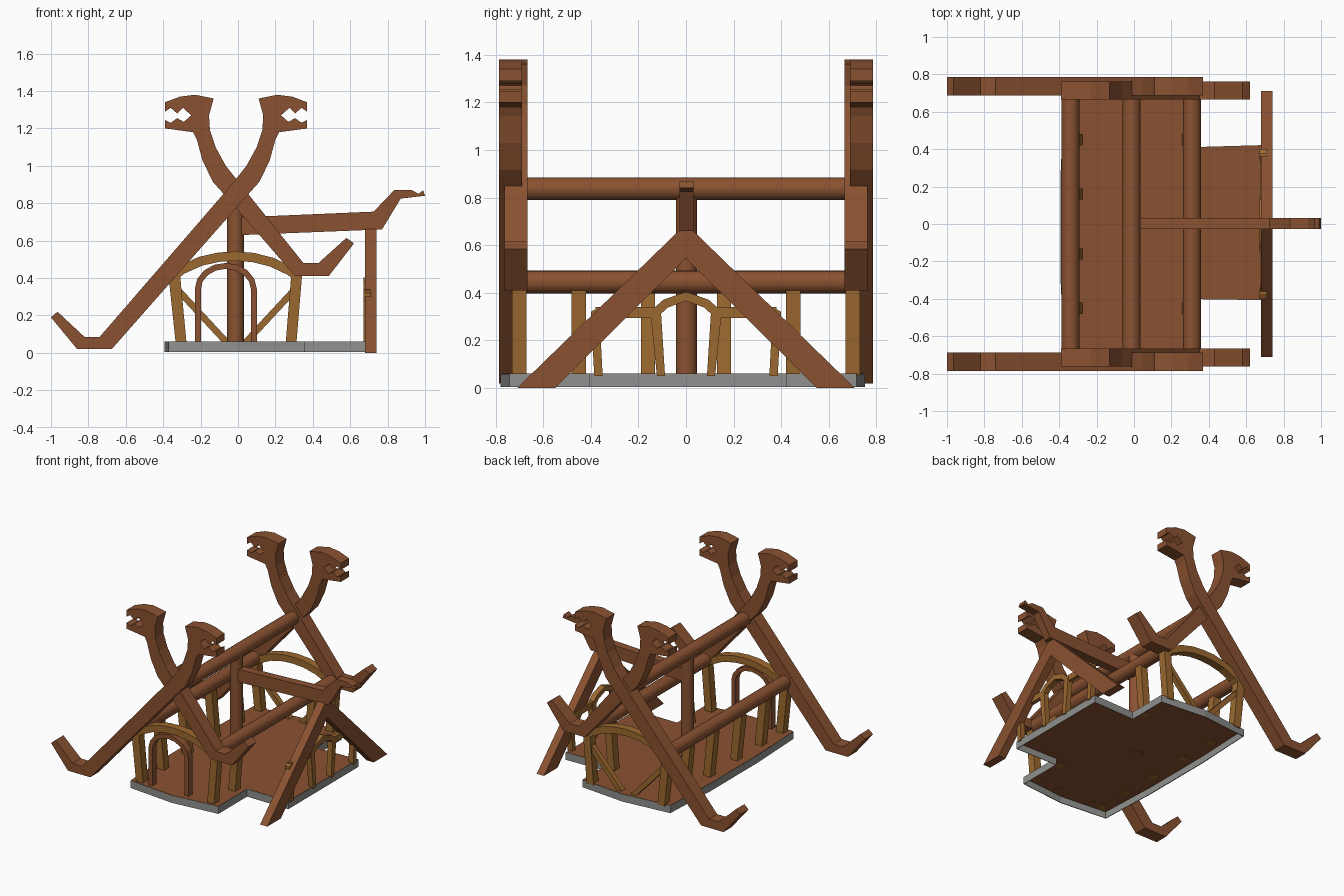
import bpy, bmesh, math
from mathutils import Vector

if "Cube" in bpy.data.objects:
    bpy.data.objects.remove(bpy.data.objects["Cube"])


def mat(name, rgb):
    m = bpy.data.materials.new(name)
    m.diffuse_color = (*rgb, 1)
    m.use_nodes = True
    m.node_tree.nodes["Principled BSDF"].inputs["Base Color"].default_value = m.diffuse_color
    return m


WOOD = mat("brown wood", (0.255, 0.085, 0.031))
PALE = mat("golden wood", (0.33, 0.14, 0.029))
STONE = mat("grey stone", (0.28, 0.28, 0.27))


def finish(bm, name, material):
    bmesh.ops.recalc_face_normals(bm, faces=bm.faces)
    me = bpy.data.meshes.new(name)
    bm.to_mesh(me)
    bm.free()
    me.materials.append(material)
    ob = bpy.data.objects.new(name, me)
    bpy.context.collection.objects.link(ob)
    return ob


def prism(name, pts, axis, lo, hi, material):
    """Extrude a flat outline along an axis ('x': pts are y,z; 'y': x,z; 'z': x,y)."""
    put = {'x': lambda p, t: (t, p[0], p[1]),
           'y': lambda p, t: (p[0], t, p[1]),
           'z': lambda p, t: (p[0], p[1], t)}[axis]
    bm = bmesh.new()
    a = [bm.verts.new(put(p, lo)) for p in pts]
    b = [bm.verts.new(put(p, hi)) for p in pts]
    bm.faces.new(a)
    bm.faces.new(b[::-1])
    n = len(pts)
    for i in range(n):
        j = (i + 1) % n
        bm.faces.new((a[i], b[i], b[j], a[j]))
    return finish(bm, name, material)


def band(path, w):
    """Outline of a strip of width w along an open 2D path."""
    left, right = [], []
    for i, p in enumerate(path):
        q = Vector(path[max(i - 1, 0)])
        r = Vector(path[min(i + 1, len(path) - 1)])
        d = (r - q).normalized()
        nrm = Vector((-d.y, d.x)) * w / 2
        left.append(tuple(Vector(p) + nrm))
        right.append(tuple(Vector(p) - nrm))
    return left + right[::-1]


def pole(name, a, b, r):
    a, b = Vector(a), Vector(b)
    bpy.ops.mesh.primitive_cylinder_add(vertices=20, radius=r, depth=(b - a).length, location=(a + b) / 2)
    ob = bpy.context.object
    ob.name = name
    ob.rotation_euler = (b - a).to_track_quat('Z', 'Y').to_euler()
    ob.data.materials.append(WOOD)
    bpy.ops.object.shade_smooth_by_angle(angle=math.radians(40))
    return ob


# crossed gable beams with carved beast heads
HEAD = [(-.135, .915), (-.19, 1.03), (-.22, 1.14), (-.24, 1.18), (-.39, 1.20),
        (-.39, 1.245), (-.36, 1.23), (-.325, 1.255), (-.29, 1.235), (-.25, 1.27),
        (-.295, 1.31), (-.325, 1.28), (-.36, 1.31), (-.39, 1.29), (-.39, 1.34),
        (-.31, 1.37), (-.23, 1.38), (-.13, 1.36), (-.155, 1.27), (-.15, 1.19),
        (-.12, 1.10), (-.065, 1.0), (.01, .905)]
SHORT_FOOT = [(.35, .48), (.43, .48), (.58, .615), (.62, .585), (.485, .41), (.305, .41), (-.05, .82)]
LONG_FOOT = [(-.74, .085), (-.82, .085), (-.965, .22), (-1.0, .19), (-.86, .02), (-.675, .02), (.03, .82)]
for side, s in (("front", -1), ("back", 1)):
    prism(side + "_short_beast_beam", HEAD + SHORT_FOOT, 'y', s * .665, s * .762, WOOD)
    prism(side + "_long_beast_beam", [(-.02 - x, z) for x, z in HEAD] + LONG_FOOT,
          'y', s * .688, s * .785, WOOD)

# porch tail beam and its A-frame
prism("porch_tail_beam", [(.02, .63), (.77, .66), (.87, .825), (1.0, .84), (.99, .87), (.965, .85),
                          (.93, .87), (.835, .87), (.725, .755), (.02, .725)], 'y', -.028, .032, WOOD)
for side, s in (("front", -1), ("back", 1)):
    prism(side + "_porch_rafter", [(s * .71, 0), (s * .55, 0), (0, .545), (0, .69)], 'x', .68, .74, WOOD)

# round timbers
pole("ridge_pole", (-.013, -.69, .837), (-.013, .69, .837), .048)
pole("left_eave_pole", (-.34, -.68, .445), (-.34, .68, .445), .048)
pole("right_eave_pole", (.31, -.68, .445), (.31, .68, .445), .048)
pole("centre_post", (-.013, .002, .05), (-.013, .002, .82), .045)

# floor and hollow stone skirt
PLAN = [(-.37, -.74), (0, -.775), (.355, -.74), (.355, -.40), (.70, -.405), (.70, .42),
        (.355, .41), (.355, .715), (0, .748), (-.37, .715), (-.39, .26), (-.39, -.29)]
prism("floor", PLAN, 'z', .054, .062, WOOD)
bm = bmesh.new()
n = len(PLAN)
lo = [bm.verts.new((x, y, .005)) for x, y in PLAN]
hi = [bm.verts.new((x, y, .06)) for x, y in PLAN]
for i in range(n):
    j = (i + 1) % n
    bm.faces.new((lo[i], lo[j], hi[j], hi[i]))
skirt = finish(bm, "stone_skirt", STONE)
mod = skirt.modifiers.new("thickness", 'SOLIDIFY')
mod.thickness = .006
mod.offset = 0

# leaning wall posts
for y in (-.70, -.45, -.16, .16, .45, .70):
    prism("left_wall_post", [(-.333, .05), (-.275, .05), (-.31, .42), (-.37, .40)],
          'y', y - .03, y + .03, PALE)
for y in (-.70, -.45, .45, .70):
    prism("right_wall_post", [(.255, .05), (.312, .05), (.342, .41), (.285, .42)],
          'y', y - .03, y + .03, PALE)

# gable arches
ARC = [(-.355, .40), (-.30, .445), (-.2, .49), (-.1, .512), (-.012, .517),
       (.08, .51), (.18, .485), (.275, .44), (.33, .40)]
for side, y in (("front", -.70), ("back", .70)):
    prism(side + "_gable_arch", band(ARC, .05), 'y', y - .03, y + .03, PALE)

# front doorway and back braces
DOOR = [(-.215, .05), (-.215, .34)]
DOOR += [(-.065 - .15 * math.cos(math.pi * i / 8), .34 + .125 * math.sin(math.pi * i / 8)) for i in range(1, 8)]
DOOR += [(.085, .34), (.085, .05)]
prism("front_doorway", band(DOOR, .032), 'y', -.73, -.68, WOOD)
prism("back_left_brace", band([(-.32, .335), (-.06, .055)], .035), 'y', .68, .72, PALE)
prism("back_right_brace", band([(.30, .335), (.04, .055)], .035), 'y', .68, .72, PALE)

# porch end wall: leaning posts, rails and doorway arch
ARCH = [(-.135, .31), (-.085, .355), (0, .385), (.085, .355), (.135, .31)]
prism("porch_arch", band(ARCH, .038), 'x', .67, .71, PALE)
for s in (-1, 1):
    prism("porch_corner_post", [(s * .35, .05), (s * .385, .05), (s * .40, .32), (s * .365, .34)],
          'x', .67, .71, PALE)
    prism("porch_door_post", [(s * .088, .05), (s * .122, .05), (s * .15, .32), (s * .105, .32)],
          'x', .67, .71, PALE)
    prism("porch_rail", [(s * .12, .295), (s * .38, .295), (s * .38, .34), (s * .12, .34)],
          'x', .675, .705, PALE)
